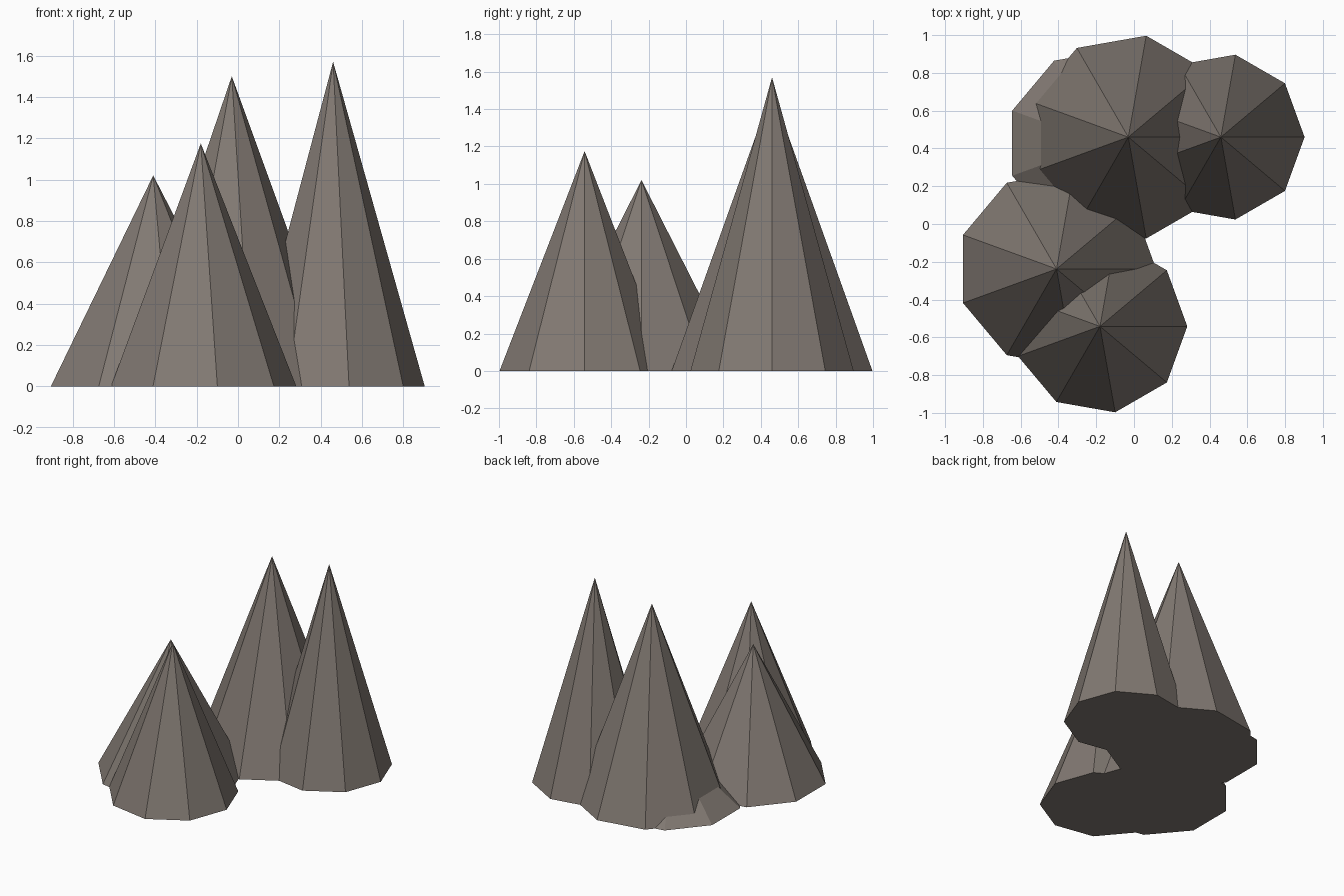
import bpy

# Remove the default cube
cube = bpy.data.objects.get("Cube")
if cube:
    bpy.data.objects.remove(cube, do_unlink=True)

SIDES = 9

# Single stone colour
stone = bpy.data.materials.new("warm_grey_stone")
stone.use_nodes = True
colour = (0.22, 0.19, 0.168, 1.0)
stone.diffuse_color = colour
bsdf = stone.node_tree.nodes["Principled BSDF"]
bsdf.inputs["Base Color"].default_value = colour
bsdf.inputs["Roughness"].default_value = 0.9


def add_spike(name, x, y, radius, height):
    """Faceted cone standing on the ground, with one corner pointing to +x."""
    mesh = bpy.data.meshes.new(name)
    obj = bpy.data.objects.new(name, mesh)
    bpy.context.collection.objects.link(obj)
    bm = bmesh.new()
    bmesh.ops.create_cone(bm, cap_ends=True, segments=SIDES, radius1=radius,
                          radius2=0, depth=height,
                          matrix=Matrix.Translation((0, 0, height / 2)))
    bmesh.ops.remove_doubles(bm, verts=bm.verts, dist=0.0001)
    # Turn so that a corner lies on the +x axis
    corner = max((v for v in bm.verts if v.co.z < height / 2), key=lambda v: v.co.x)
    turn = -math.atan2(corner.co.y, corner.co.x)
    bmesh.ops.rotate(bm, verts=bm.verts, matrix=Matrix.Rotation(turn, 3, "Z"))
    bm.to_mesh(mesh)
    bm.free()
    mesh.materials.append(stone)
    obj.location = (x, y, 0)
    return obj


import bmesh
import math
from mathutils import Matrix

# Cluster of overlapping rock spikes: name, x, y, radius, height
spikes = [
    ("tall_right_spike", 0.46, 0.46, 0.443, 1.57),
    ("wide_back_spike", -0.03, 0.46, 0.545, 1.50),
    ("low_left_spike", -0.41, -0.238, 0.527, 1.02),
    ("front_spike", -0.18, -0.542, 0.462, 1.175),
    ("buried_back_spike", -0.171, 0.428, 0.504, 0.45),
]
for spike in spikes:
    add_spike(*spike)
